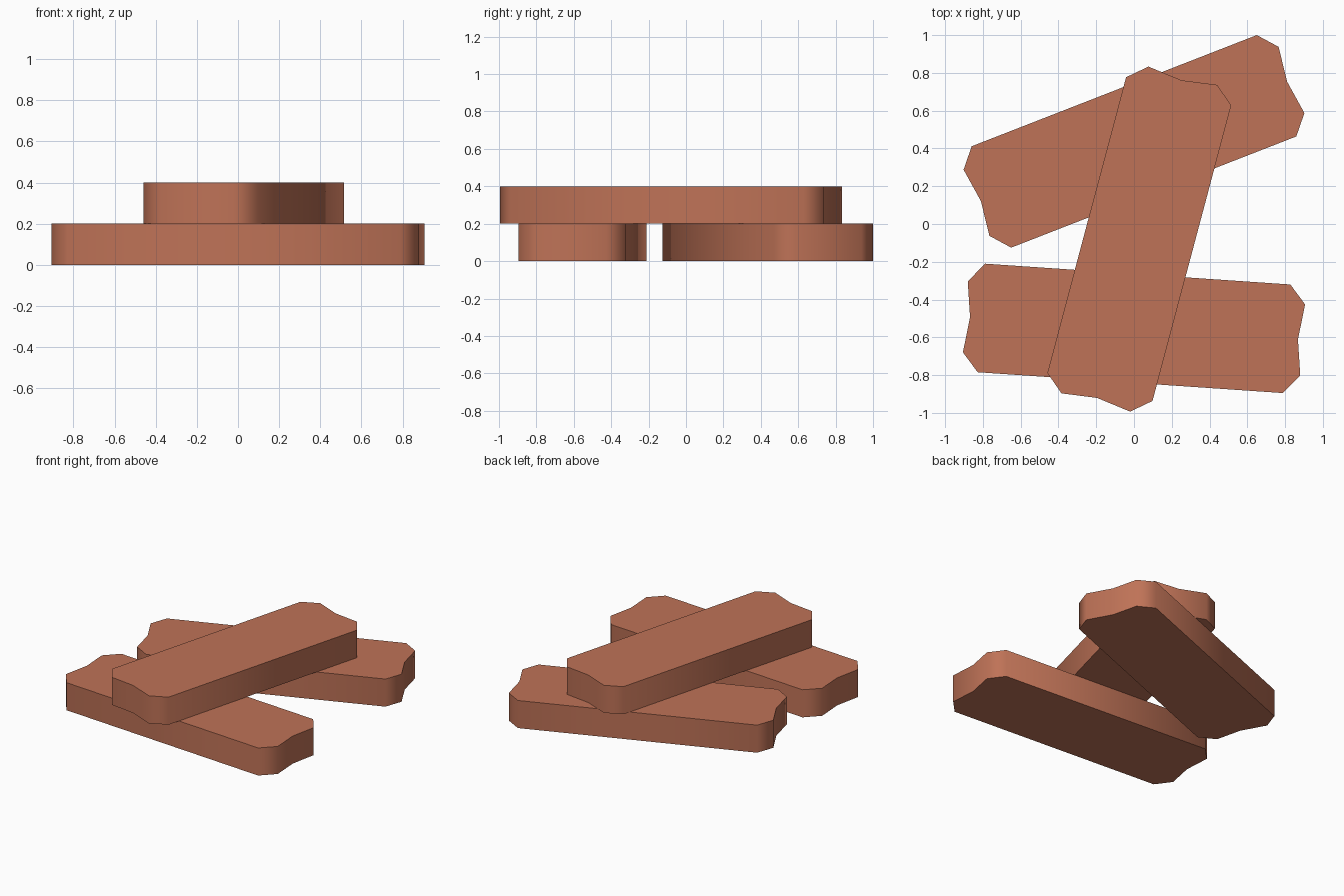
import bpy, bmesh, math

cube = bpy.data.objects.get("Cube")
if cube:
    bpy.data.objects.remove(cube, do_unlink=True)

# Clay brown for every plank
clay = bpy.data.materials.new("clay_brown")
clay.use_nodes = True
color = (0.52, 0.17, 0.095, 1)
clay.diffuse_color = color
clay.node_tree.nodes["Principled BSDF"].inputs["Base Color"].default_value = color

THICKNESS = 0.2
# One quarter of the plank outline: notch centre, outer point, chamfer start
NOTCH, TIP, SHOULDER = (0.87, 0), (0.895, 0.188), (0.81, 0.288)


def plank(name, x, y, z, degrees):
    """Extrude the chamfered, notched-end outline and place it."""
    end = [(SHOULDER[0], -SHOULDER[1]), (TIP[0], -TIP[1]), NOTCH, TIP, SHOULDER]
    outline = end + [(-px, -py) for px, py in end]
    bm = bmesh.new()
    base = bm.faces.new([bm.verts.new((px, py, 0)) for px, py in outline])
    top = bmesh.ops.extrude_face_region(bm, geom=[base], use_keep_orig=True)
    bmesh.ops.translate(bm, vec=(0, 0, THICKNESS),
                        verts=[v for v in top["geom"] if isinstance(v, bmesh.types.BMVert)])
    bmesh.ops.recalc_face_normals(bm, faces=bm.faces)
    mesh = bpy.data.meshes.new(name)
    bm.to_mesh(mesh)
    bm.free()
    mesh.materials.append(clay)
    obj = bpy.data.objects.new(name, mesh)
    bpy.context.collection.objects.link(obj)
    obj.location = (x, y, z)
    obj.rotation_euler.z = math.radians(degrees)
    # Smooth around the sides, sharp at the top and bottom rims
    bpy.ops.object.select_all(action="DESELECT")
    obj.select_set(True)
    bpy.context.view_layer.objects.active = obj
    bpy.ops.object.shade_smooth_by_angle(angle=math.radians(60))


# Two planks on the ground, one lying across them
plank("back_plank", 0, 0.4375, 0, 21.3)
plank("front_plank", 0, -0.5525, 0, -3.9)
plank("top_plank", 0.028, -0.08, THICKNESS, 75.1)
